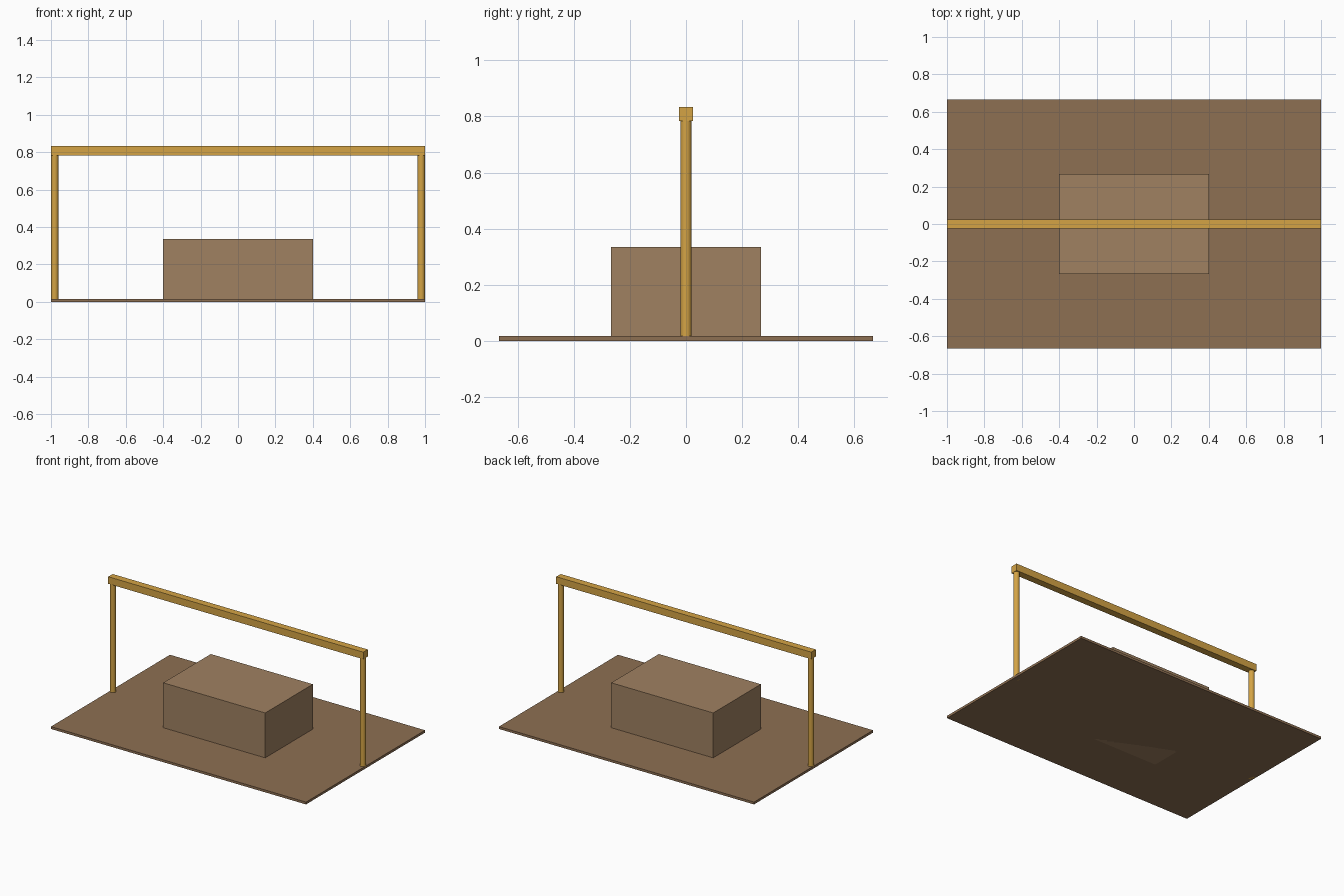
import bpy

if "Cube" in bpy.data.objects:
    bpy.data.objects.remove(bpy.data.objects["Cube"])


def material(name, color):
    m = bpy.data.materials.new(name)
    m.diffuse_color = (*color, 1)
    m.use_nodes = True
    m.node_tree.nodes["Principled BSDF"].inputs["Base Color"].default_value = m.diffuse_color
    return m


earth = material("earth", (0.27, 0.16, 0.085))
clay = material("clay", (0.35, 0.22, 0.12))
timber = material("timber", (0.66, 0.37, 0.06))


def box(name, size, z0, mat):
    bpy.ops.mesh.primitive_cube_add(size=1, location=(0, 0, z0 + size[2] / 2))
    ob = bpy.context.object
    ob.name = name
    ob.scale = size
    bpy.ops.object.transform_apply(location=False, rotation=False, scale=True)
    ob.data.materials.append(mat)
    return ob


# Ground slab and central block, both standing on z = 0
box("base_slab", (2, 1.333, 0.0167), 0, earth)
box("central_block", (0.8, 0.533, 0.335), 0, clay)

# Overhead beam
box("top_beam", (2, 0.05, 0.05), 0.784, timber)

# Round posts at both ends
for name, side in (("left_post", -1), ("right_post", 1)):
    bpy.ops.mesh.primitive_cylinder_add(vertices=16, radius=0.02, depth=0.784,
                                        location=(side * 0.98, 0, 0.392))
    post = bpy.context.object
    post.name = name
    post.data.materials.append(timber)
    bpy.ops.object.shade_smooth_by_angle()
